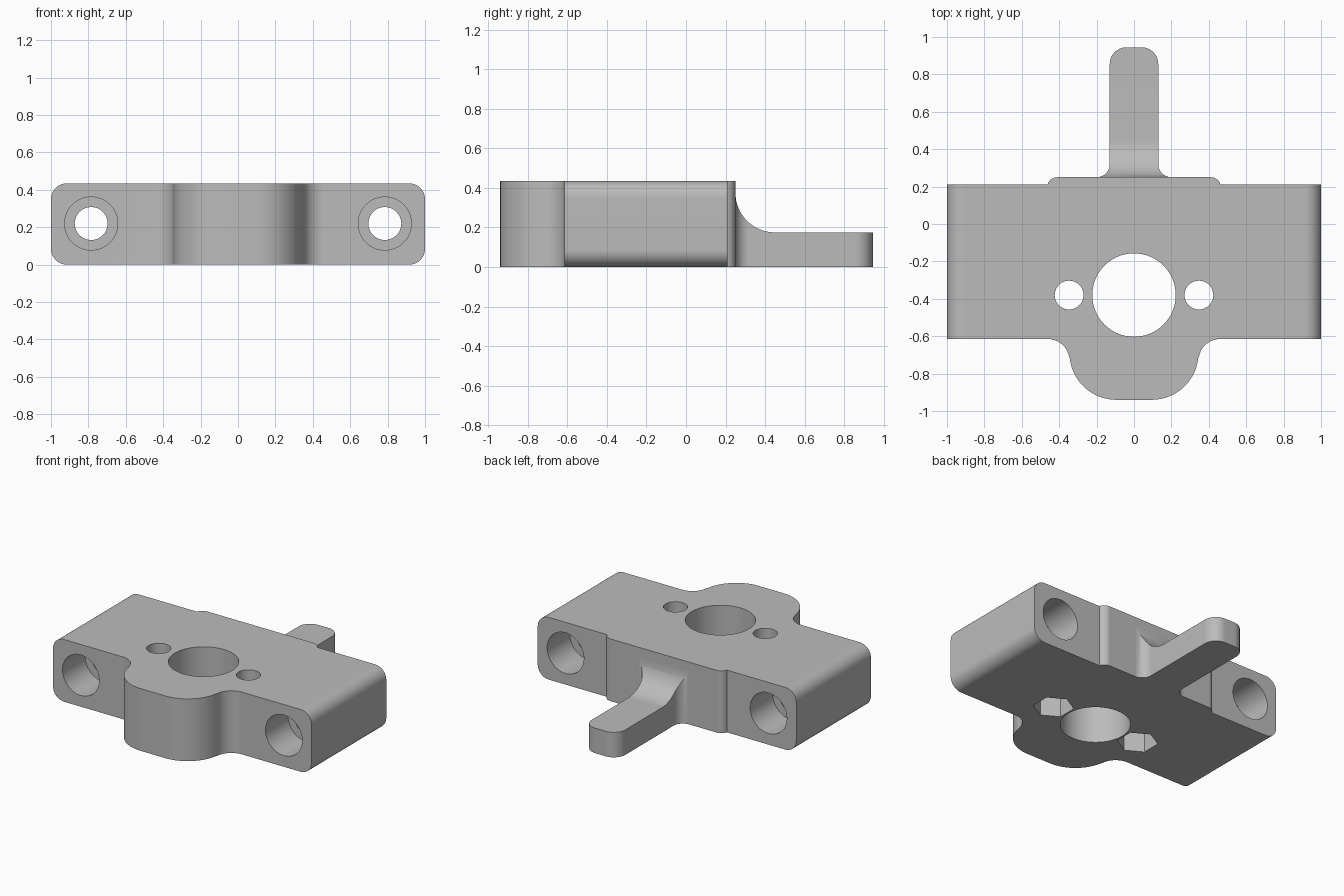
import bpy, bmesh, math
from mathutils import Matrix, Vector

cube = bpy.data.objects.get("Cube")
if cube:
    bpy.data.objects.remove(cube, do_unlink=True)

HEIGHT = 0.435
FRONT, BACK, BOSS, TIP = -0.615, 0.21, 0.25, 0.945
PLATE_Y = -0.38          # row of vertical holes
BORE_X, BORE_Z = 0.785, 0.22

grey = bpy.data.materials.new("plain_grey")
grey.use_nodes = True
grey.diffuse_color = (0.5, 0.5, 0.5, 1)
grey.node_tree.nodes["Principled BSDF"].inputs["Base Color"].default_value = (0.5, 0.5, 0.5, 1)


def arc(cx, cy, r, start, end, n=10):
    angles = [math.radians(start + (end - start) * i / n) for i in range(n + 1)]
    return [(cx + r * math.cos(a), cy + r * math.sin(a)) for a in angles]


def finish(name, bm):
    bmesh.ops.recalc_face_normals(bm, faces=bm.faces)
    mesh = bpy.data.meshes.new(name)
    bm.to_mesh(mesh)
    bm.free()
    mesh.materials.append(grey)
    obj = bpy.data.objects.new(name, mesh)
    bpy.context.collection.objects.link(obj)
    return obj


def prism(points, direction):
    bm = bmesh.new()
    face = bm.faces.new([bm.verts.new(p) for p in points])
    out = bmesh.ops.extrude_face_region(bm, geom=[face])
    verts = [v for v in out["geom"] if isinstance(v, bmesh.types.BMVert)]
    bmesh.ops.translate(bm, verts=verts, vec=Vector(direction))
    return bm


def cylinder(name, centre, radius, depth, axis="Z", sides=64, spin=0):
    bm = bmesh.new()
    turn = Matrix.Rotation(math.pi / 2, 4, "X") if axis == "Y" else Matrix.Rotation(spin, 4, "Z")
    bmesh.ops.create_cone(bm, cap_ends=True, segments=sides, radius1=radius, radius2=radius,
                          depth=depth, matrix=Matrix.Translation(centre) @ turn)
    return finish(name, bm)


def cut(target, cutter):
    cutter.hide_render = True
    mod = target.modifiers.new(cutter.name, "BOOLEAN")
    mod.operation = "DIFFERENCE"
    mod.solver = "EXACT"
    mod.object = cutter
    bpy.context.view_layer.objects.active = target
    bpy.ops.object.modifier_apply(modifier=mod.name)
    bpy.data.objects.remove(cutter, do_unlink=True)


# Right half of the plan outline, from front nose to rear arm tip
half = arc(0.095, -0.69, 0.25, -90, 0, 16)
half += arc(0.46, -0.73, 0.115, 180, 90)
half += [(1, FRONT), (1, BACK), (0.465, BACK)]
half += arc(0.41, BOSS - 0.055, 0.055, 16, 90, 8)
half += arc(0.20, BOSS + 0.07, 0.07, 270, 180)
half += arc(0.04, TIP - 0.09, 0.09, 0, 90)
outline = half + [(-x, y) for x, y in reversed(half)]

# Body with rounded long side edges
bm = prism([(x, y, 0) for x, y in outline], (0, 0, HEIGHT))
side_edges = [e for e in bm.edges
              if all(abs(v.co.x) > 0.99 for v in e.verts)
              and abs(e.verts[0].co.y - e.verts[1].co.y) > 0.1]
bmesh.ops.bevel(bm, geom=side_edges, offset=0.085, segments=10, profile=0.5, affect="EDGES")
bracket = finish("mounting_bracket", bm)

# Lower the rear arm with a curved root
sweep = arc(BOSS + 0.2, 0.375, 0.2, 180, 270, 16)
sweep += [(1.1, 0.175), (1.1, 0.6), (BOSS, 0.6)]
cut(bracket, finish("arm_cutter", prism([(-0.4, y, z) for y, z in sweep], (0.8, 0, 0))))

# Centre opening
cut(bracket, cylinder("centre_hole", (0, PLATE_Y, 0.2), 0.223, 2))

for side in (-1, 1):
    # Small vertical hole with a hexagonal pocket underneath
    x = side * 0.347
    cut(bracket, cylinder("small_hole", (x, PLATE_Y, 0.2), 0.077, 2, sides=40))
    cut(bracket, cylinder("hex_pocket", (x, PLATE_Y, 0), 0.13, 0.28, sides=6))
    # Long bore, widened at both ends
    bx = side * BORE_X
    cut(bracket, cylinder("long_bore", (bx, -0.2, BORE_Z), 0.088, 2, "Y", 48))
    for end in (FRONT, BACK):
        cut(bracket, cylinder("wide_bore", (bx, end, BORE_Z), 0.142, 0.5, "Y", 48))

# Smooth curves, crisp edges
bpy.ops.object.select_all(action="DESELECT")
bracket.select_set(True)
bpy.context.view_layer.objects.active = bracket
bpy.ops.object.shade_smooth_by_angle(angle=math.radians(30))
normals = bracket.modifiers.new("weighted_normals", "WEIGHTED_NORMAL")
normals.keep_sharp = True
